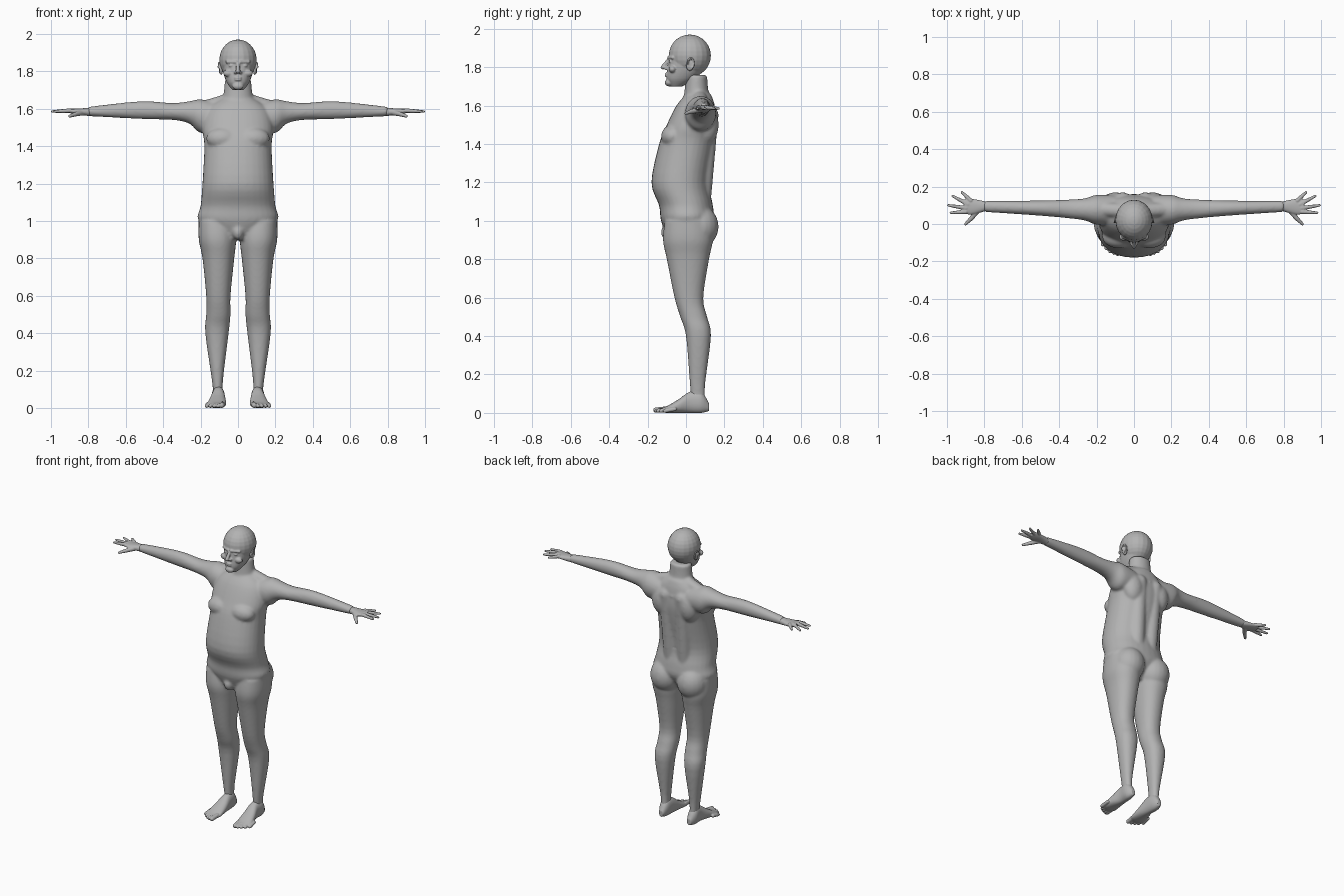
import bpy
import bmesh
from math import cos, sin, pi, copysign
from mathutils import Vector, Matrix

default_cube = bpy.data.objects.get("Cube")
if default_cube:
    bpy.data.objects.remove(default_cube, do_unlink=True)

skin = bpy.data.materials.new("skin grey")
skin.use_nodes = True
grey = (.45, .45, .45, 1)
skin.diffuse_color = grey
skin.node_tree.nodes["Principled BSDF"].inputs["Base Color"].default_value = grey


def spline(rows, steps=4):
    """Smooth the listed sections with a Catmull-Rom curve."""
    rows = [Vector(row) for row in rows]
    padded = [rows[0], *rows, rows[-1]]
    result = []
    for before, start, end, after in zip(padded, padded[1:], padded[2:], padded[3:]):
        leave, arrive = (end - before) / 2, (after - start) / 2
        for i in range(steps):
            t = i / steps
            ease = t * t * (3 - 2 * t)
            result.append(start.lerp(end, ease) + leave * t * (1 - t) ** 2
                          - arrive * t * t * (1 - t))
    return result + [rows[-1]]


def loft(bm, axes, rows, side=1, power=2.2, sides=32):
    """Rows hold the position along the first axis, then bounds on the other two."""
    order = ["xyz".index(axis) for axis in axes]
    rings = []
    for along, a_min, a_max, b_min, b_max in spline(rows):
        ring = []
        for k in range(sides):
            angle = 2 * pi * k / sides
            u, v = [copysign(abs(wave) ** (2 / power), wave)
                    for wave in (cos(angle), sin(angle))]
            point = Vector()
            point[order[0]] = along
            point[order[1]] = (a_min + a_max + u * (a_max - a_min)) / 2
            point[order[2]] = (b_min + b_max + v * (b_max - b_min)) / 2
            point.x *= side
            ring.append(bm.verts.new(point))
        rings.append(ring)
    faces = [bm.faces.new(rings[0]), bm.faces.new(rings[-1])]
    for low, high in zip(rings, rings[1:]):
        for k in range(sides):
            faces.append(bm.faces.new((low[k - 1], low[k], high[k], high[k - 1])))
    bmesh.ops.recalc_face_normals(bm, faces=faces)


def loft_centred(bm, rows, **options):
    """Upright loft, symmetrical in x: height, half width, front, back."""
    loft(bm, "zxy", [(z, -width, width, front, back) for z, width, front, back in rows],
         **options)


def blob(bm, centre, size, side=1):
    """Ellipsoid with its own radius on each axis."""
    x, y, z = centre
    matrix = Matrix.Translation((x * side, y, z)) @ Matrix.Diagonal((*size, 1))
    bmesh.ops.create_uvsphere(bm, u_segments=20, v_segments=14, radius=1, matrix=matrix)


def bone(bm, points, radii, side=1):
    """Rounded, tapered links through a row of points."""
    joints = [(Vector((x * side, y, z)), radius) for (x, y, z), radius in zip(points, radii)]
    for (start, thick), (end, thin) in zip(joints, joints[1:]):
        axis = end - start
        turn = axis.to_track_quat("Z", "Y").to_matrix().to_4x4()
        bmesh.ops.create_cone(bm, cap_ends=True, segments=14, radius1=thick, radius2=thin,
                              depth=axis.length,
                              matrix=Matrix.Translation((start + end) / 2) @ turn)
    for centre, radius in joints:
        blob(bm, centre, (radius, radius, radius))


def finish(bm, name, voxel, smoothing):
    """Fuse the overlapping volumes into one smooth skin."""
    mesh = bpy.data.meshes.new(name)
    bm.to_mesh(mesh)
    bm.free()
    mesh.materials.append(skin)
    part = bpy.data.objects.new(name, mesh)
    bpy.context.collection.objects.link(part)
    remesh = part.modifiers.new("fuse", "REMESH")
    remesh.mode = "VOXEL"
    remesh.voxel_size = voxel
    remesh.use_smooth_shade = True
    relax = part.modifiers.new("relax", "SMOOTH")
    relax.factor = .5
    relax.iterations = smoothing


def add_torso(bm):
    loft_centred(bm, [
        (.9, .08, -.09, .07), (1, .21, -.13, .14), (1.08, .2, -.14, .14),
        (1.2, .19, -.18, .12), (1.4, .18, -.14, .15), (1.5, .19, -.1, .16),
        (1.6, .16, -.05, .15), (1.66, .08, 0, .13)])
    # Neck, flaring into the shoulders
    loft_centred(bm, [(1.56, .11, -.03, .16), (1.66, .08, -.01, .12), (1.76, .07, 0, .11)],
                 power=2)
    blob(bm, (0, -.1, .94), (.03, .03, .04))


def add_muscles(bm, side):
    # Chest, shoulder blade and buttock
    blob(bm, (.08, -.07, 1.44), (.09, .06, .06), side)
    blob(bm, (.1, .11, 1.5), (.07, .06, .1), side)
    blob(bm, (.1, .07, .97), (.1, .1, .11), side)
    # Long back muscle and shoulder slope
    bone(bm, [(.05, .08, 1.1), (.06, .12, 1.55)], (.05, .05), side)
    bone(bm, [(.06, .07, 1.64), (.19, .08, 1.6)], (.04, .04), side)


def add_arm(bm, side):
    # Reach, depth radius, underside and top; the arm drifts back towards the wrist
    sections = [(.1, .08, 1.48, 1.63), (.2, .08, 1.47, 1.65), (.26, .06, 1.52, 1.64),
                (.35, .05, 1.54, 1.63), (.52, .04, 1.545, 1.64), (.8, .03, 1.56, 1.61)]
    rows = []
    for reach, radius, under, top in sections:
        middle = .07 + .03 * reach
        rows.append((reach, middle - radius, middle + radius, under, top))
    loft(bm, "xyz", rows, side, power=2)


def add_leg(bm, side):
    loft(bm, "zxy", [
        (.05, .08, .13, .03, .1), (.15, .08, .14, .02, .1), (.4, .05, .175, 0, .13),
        (.5, .04, .17, -.03, .11), (.6, .04, .17, -.06, .09), (.8, .02, .19, -.1, .12),
        (.9, .01, .21, -.12, .14), (1, .02, .21, -.11, .13)], side)


def add_face(bm):
    # Skull and jaw
    blob(bm, (0, .02, 1.86), (.1, .11, .11))
    loft_centred(bm, [(1.7, .03, -.08, -.02), (1.74, .06, -.1, .05),
                      (1.8, .08, -.095, .1), (1.85, .08, -.09, .1)])
    # Chin, lips and nose
    blob(bm, (0, -.09, 1.72), (.03, .02, .02))
    for height in (1.755, 1.765):
        blob(bm, (0, -.1, height), (.02, .01, .006))
    bone(bm, [(0, -.09, 1.84), (0, -.12, 1.8)], (.009, .012))
    for side in (1, -1):
        # Nostril, brow, eye and cheek
        blob(bm, (.013, -.1, 1.794), (.01, .015, .009), side)
        bone(bm, [(.01, -.09, 1.85), (.06, -.07, 1.85)], (.009, .008), side)
        blob(bm, (.036, -.08, 1.83), (.014, .01, .008), side)
        blob(bm, (.05, -.07, 1.79), (.03, .02, .02), side)


def add_ear(bm, side):
    blob(bm, (.09, .02, 1.81), (.01, .02, .03), side)
    # Raised rim, sweeping over the top and down the back
    angles = [pi - k * pi / 5 for k in range(8)]
    rim = [(.1 - .004 * cos(a), .025 + .016 * cos(a), 1.82 + .028 * sin(a)) for a in angles]
    bone(bm, rim, [.005] * len(rim), side)


def add_hand(bm, side):
    # Palm and thumb
    loft(bm, "xyz", [(.79, .07, .12, 1.56, 1.605), (.87, .05, .135, 1.57, 1.6),
                     (.91, .06, .13, 1.58, 1.6)], side)
    bone(bm, [(.83, .08, 1.58), (.87, .03, 1.57), (.9, 0, 1.56)], (.016, .012, .008), side)
    # Fingers, fanned from the knuckles
    for i, (reach, spread) in enumerate([(.98, .06), (.993, .1), (.97, .15), (.92, .17)]):
        knuckle = Vector((.9 - .003 * i * i, .065 + .02 * i, 1.59))
        tip = Vector((reach, spread, 1.585))
        bone(bm, [knuckle, knuckle.lerp(tip, .5), tip], (.012, .01, .007), side)


def add_foot(bm, side):
    loft(bm, "yxz", [(.12, .09, .12, .01, .05), (.08, .075, .14, 0, .11),
                     (.02, .07, .14, 0, .11), (-.04, .065, .155, 0, .07),
                     (-.1, .065, .165, 0, .035), (-.13, .08, .14, .005, .025)], side)
    for i in range(5):
        x, tip = .083 + .02 * i, -.157 + .003 * i * i
        radius = .011 if i else .014
        bone(bm, [(x, tip + .05, .02), (x + .004, tip, radius)], (radius, radius), side)


body = bmesh.new()
add_torso(body)
for side in (1, -1):
    for add_part in (add_muscles, add_arm, add_leg):
        add_part(body, side)
finish(body, "body", .008, 8)

head = bmesh.new()
add_face(head)
finish(head, "head", .004, 4)

for side, label in ((1, "left"), (-1, "right")):
    for part, add_part in (("ear", add_ear), ("hand", add_hand), ("foot", add_foot)):
        detail = bmesh.new()
        add_part(detail, side)
        finish(detail, f"{label}_{part}", .0035, 3)
